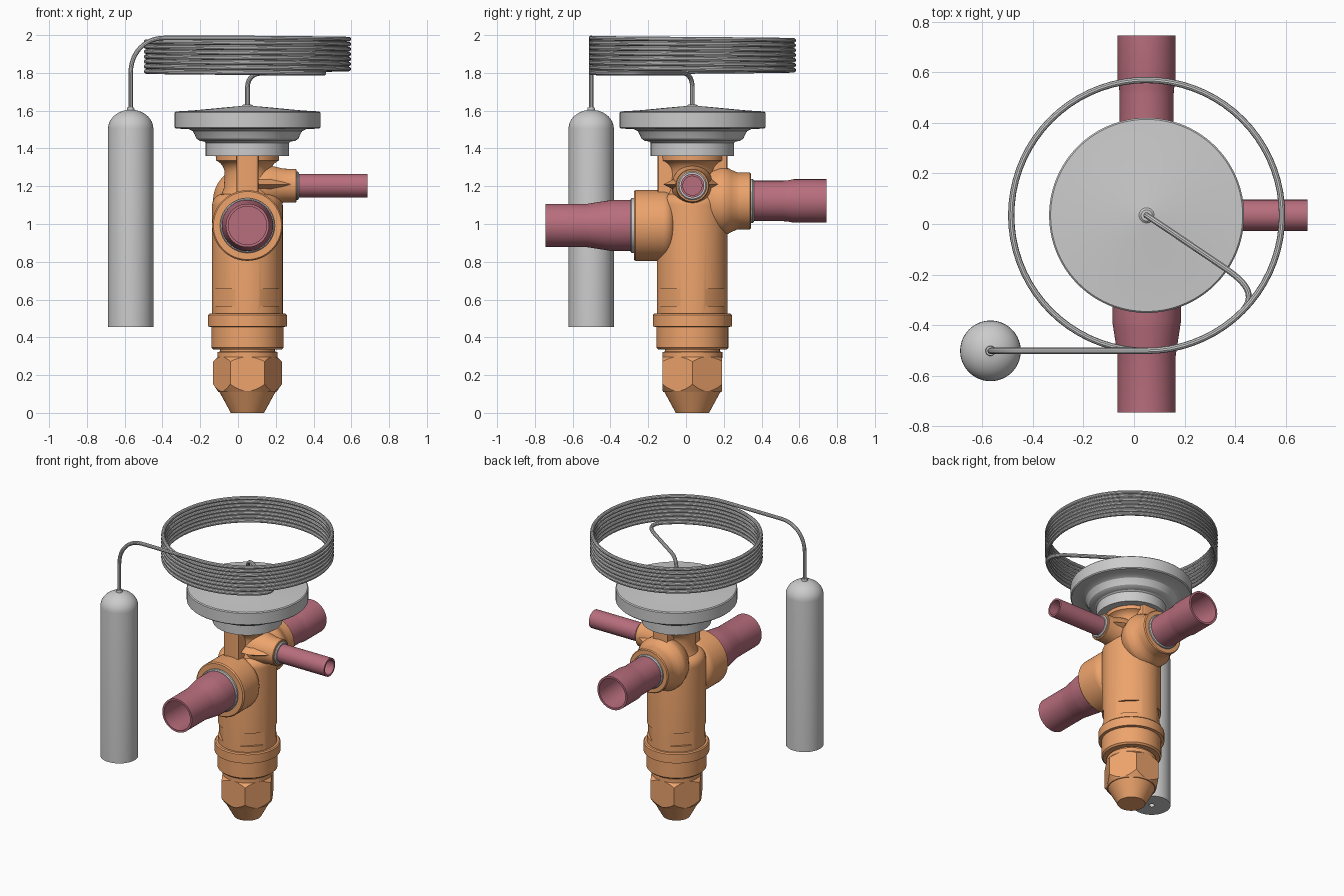
import bpy, bmesh
from math import sin, cos, pi, radians
from mathutils import Vector, Matrix

if "Cube" in bpy.data.objects:
    bpy.data.objects.remove(bpy.data.objects["Cube"])

CX, CY = 0.05, 0.034          # main valve axis


def material(name, rgb):
    m = bpy.data.materials.new(name)
    m.diffuse_color = (*rgb, 1)
    m.use_nodes = True
    m.node_tree.nodes["Principled BSDF"].inputs["Base Color"].default_value = m.diffuse_color
    return m


BRASS = material("brass", (0.85, 0.37, 0.15))
COPPER = material("copper", (0.48, 0.155, 0.205))


def smooth(ob):
    ob.data.shade_smooth()
    ob.data.set_sharp_from_angle(angle=radians(30))


def make_object(name, bm, mat=None):
    bmesh.ops.recalc_face_normals(bm, faces=bm.faces)
    me = bpy.data.meshes.new(name)
    bm.to_mesh(me)
    bm.free()
    ob = bpy.data.objects.new(name, me)
    bpy.context.collection.objects.link(ob)
    if mat:
        me.materials.append(mat)
    return ob


def revolve(name, profile, mat=None, loc=(CX, CY, 0), axis=(0, 0, 1), segs=64):
    """Turn a (radius, distance along axis) profile around an axis."""
    bm = bmesh.new()
    rings = []
    for r, t in profile:
        if r < 1e-6:
            rings.append([bm.verts.new((0, 0, t))] * segs)
        else:
            rings.append([bm.verts.new((r * cos(2 * pi * i / segs), r * sin(2 * pi * i / segs), t))
                          for i in range(segs)])
    for a, b in zip(rings, rings[1:]):
        for i in range(segs):
            j = (i + 1) % segs
            quad = list(dict.fromkeys((a[i], a[j], b[j], b[i])))
            if len(quad) > 2:
                bm.faces.new(quad)
    ob = make_object(name, bm, mat)
    ob.location = loc
    ob.rotation_mode = 'QUATERNION'
    ob.rotation_quaternion = Vector((0, 0, 1)).rotation_difference(Vector(axis))
    smooth(ob)
    return ob


def boolean(ob, cutter, op):
    mod = ob.modifiers.new("cut", 'BOOLEAN')
    mod.operation, mod.object, mod.solver = op, cutter, 'EXACT'
    bpy.context.view_layer.objects.active = ob
    bpy.ops.object.modifier_apply(modifier=mod.name)
    bpy.data.objects.remove(cutter)
    smooth(ob)


def arc(cr, ct, r, a0, a1, n=6):
    """Rounded corner points for a profile."""
    return [(cr + r * cos(radians(a0 + (a1 - a0) * i / n)),
             ct + r * sin(radians(a0 + (a1 - a0) * i / n))) for i in range(n + 1)]


# Cast body with domed shoulder and flared neck
body = revolve("valve_body", [(0, 0.5), (0.187, 0.5)] + arc(0.127, 1.10, 0.06, 0, 80)
               + [(0.125, 1.19), (0.121, 1.25)] + arc(0.191, 1.27, 0.07, 180, 110) + [(0.168, 1.365), (0, 1.365)], BRASS)

# Four diagonal wrench flats
bm = bmesh.new()
for k in range(4):
    m = (Matrix.Rotation(radians(45 + 90 * k), 4, 'Z') @ Matrix.Translation((0.221, 0, 0.61))
         @ Matrix.Diagonal((0.1, 0.16, 0.09, 1)))
    bmesh.ops.create_cube(bm, size=1, matrix=m)
flats = make_object("flat_cutter", bm)
flats.location = (CX, CY, 0)
flats.hide_render = True
boolean(body, flats, 'DIFFERENCE')

# Neck ribs, front and back
bm = bmesh.new()
bmesh.ops.create_cube(bm, size=1, matrix=Matrix.Diagonal((0.115, 0.372, 0.30, 1)))
bmesh.ops.bevel(bm, geom=[e for e in bm.edges if abs(e.verts[0].co.z - e.verts[1].co.z) > 0.1],
                offset=0.012, segments=3, affect='EDGES', profile=0.5)
ribs = make_object("neck_ribs", bm, BRASS)
ribs.location = (CX, CY, 1.213)
smooth(ribs)

# Lower collar
revolve("lower_collar", [(0, 0.29), (0.158, 0.29), (0.158, 0.322), (0.145, 0.325), (0.145, 0.335),
                         (0.18, 0.335), (0.19, 0.345), (0.19, 0.455), (0.209, 0.457), (0.209, 0.518),
                         (0.202, 0.525), (0, 0.525)], BRASS)

# Chamfered hex nut and tapered end cap
nut = revolve("hex_nut", [(0, 0.11), (0.182, 0.11), (0.182, 0.3), (0, 0.3)], BRASS, segs=6)
chamfer = revolve("nut_chamfer", [(0, 0.09), (0.14, 0.09), (0.184, 0.155), (0.184, 0.27),
                                  (0.155, 0.299), (0, 0.299)], segs=96)
chamfer.hide_render = True
boolean(nut, chamfer, 'INTERSECT')
revolve("tapered_cap", [(0, 0), (0.088, 0), (0.156, 0.125), (0.15, 0.14), (0, 0.14)], BRASS)

# Ports: boss, sealing ring and hollow pipe for each direction
FRONT, BACK, SIDE = (0, -1, 0), (0, 1, 0), (1, 0, 0)
ports = [
    ("front", FRONT, 0.992,
     [(0, 0.08), (0.08, 0.085)] + arc(0.127, 0.155, 0.06, -80, 0)
     + [(0.187, 0.302), (0.18, 0.31), (0, 0.31)],
     (0.145, 0.328),
     [(0.136, 0.30), (0.136, 0.42), (0.132, 0.445), (0.119, 0.53), (0.115, 0.555), (0.115, 0.779),
      (0.101, 0.779), (0.101, 0.555), (0.118, 0.43), (0.118, 0.36), (0, 0.36)]),
    ("back", BACK, 1.122,
     [(0, 0.04), (0.09, 0.04), (0.14, 0.06), (0.165, 0.10), (0.182, 0.15), (0.182, 0.175), (0.165, 0.205),
      (0.152, 0.235), (0.15, 0.25), (0.15, 0.304), (0.144, 0.31), (0, 0.31)],
     (0.116, 0.325),
     [(0.107, 0.30), (0.107, 0.48), (0.109, 0.505), (0.115, 0.535), (0.115, 0.711),
      (0.101, 0.711), (0.101, 0.535), (0.092, 0.48), (0.092, 0.36), (0, 0.36)]),
    ("side", SIDE, 1.203,
     [(0, 0), (0.11, 0.0), (0.11, 0.10), (0.10, 0.15), (0.09, 0.19), (0.088, 0.256), (0.084, 0.26), (0, 0.26)],
     (0.076, 0.272),
     [(0.062, 0.25), (0.062, 0.636), (0.05, 0.636), (0.05, 0.32), (0, 0.32)]),
]
for name, axis, z, boss, (ring_r, ring_t), pipe in ports:
    at = (CX, CY, z)
    revolve(name + "_boss", boss, BRASS, at, axis)
    revolve(name + "_seal_ring", [(0, ring_t - 0.03), (ring_r, ring_t - 0.03), (ring_r, ring_t - 0.006),
                                  (ring_r - 0.006, ring_t), (0, ring_t)], None, at, axis)
    revolve(name + "_pipe", pipe, COPPER, at, axis)

# Diamond web behind the side boss
web = revolve("side_web", [(0, 0), (0.155, 0), (0.155, 0.12), (0.085, 0.235), (0, 0.235)],
              BRASS, (CX, CY, 1.21), SIDE, 4)
web.scale.x = 0.5

# Diaphragm head
revolve("diaphragm_head", [(0, 1.36), (0.221, 1.36), (0.221, 1.43), (0.23, 1.437), (0.252, 1.44), (0.27, 1.452),
                           (0.28, 1.475), (0.29, 1.492), (0.312, 1.503), (0.38, 1.505), (0.386, 1.511),
                           (0.386, 1.59), (0.38, 1.596), (0.29, 1.601), (0.11, 1.618), (0.03, 1.625),
                           (0.022, 1.632), (0, 1.632)], segs=96)

# Sensing bulb
BX, BY = -0.568, -0.502
revolve("sensing_bulb", [(0, 0.475), (0.018, 0.475), (0.018, 0.455), (0.12, 0.455), (0.12, 1.505)]
        + [(0.12 * cos(radians(a)), 1.505 + 0.1 * sin(radians(a))) for a in range(10, 80, 10)]
        + [(0.02, 1.603), (0.018, 1.618), (0, 1.618)], loc=(BX, BY, 0))


# Capillary tube: riser, coil of seven turns, drop to the bulb
def bezier(p0, p1, p2, p3, n=12):
    p0, p1, p2, p3 = map(Vector, (p0, p1, p2, p3))
    return [p0 * (1 - t)**3 + p1 * 3 * t * (1 - t)**2 + p2 * 3 * t * t * (1 - t) + p3 * t**3
            for t in (i / n for i in range(n + 1))]


R, Z0, Z1, TURNS = 0.536, 1.798, 1.985, 7.125
path = [Vector((CX, CY, 1.6))]
path += bezier((CX, CY, 1.72), (CX, CY, 1.765), (CX + 0.025, CY - 0.017, Z0), (CX + 0.075, CY - 0.05, Z0))
path += bezier((0.375, -0.185, Z0), (0.46, -0.245, Z0), (0.475, -0.292, Z0), (0.429, -0.345, Z0))[:-1]
steps = int(TURNS * 72)
for i in range(steps + 1):
    a = -pi / 4 - 2 * pi * TURNS * i / steps
    path.append(Vector((CX + R * cos(a), CY + R * sin(a), Z0 + (Z1 - Z0) * i / steps)))
path += bezier((-0.39, BY, Z1), (-0.49, BY, Z1), (BX, BY, 1.91), (BX, BY, 1.80))
path.append(Vector((BX, BY, 1.6)))

curve = bpy.data.curves.new("capillary_tube", 'CURVE')
curve.dimensions = '3D'
curve.bevel_depth = 0.0125
curve.bevel_resolution = 3
curve.use_fill_caps = True
spline = curve.splines.new('POLY')
spline.points.add(len(path) - 1)
for pt, co in zip(spline.points, path):
    pt.co = (*co, 1)
tube = bpy.data.objects.new("capillary_tube", curve)
bpy.context.collection.objects.link(tube)
bpy.ops.object.select_all(action='DESELECT')
tube.select_set(True)
bpy.context.view_layer.objects.active = tube
bpy.ops.object.convert(target='MESH')
smooth(bpy.context.view_layer.objects.active)
